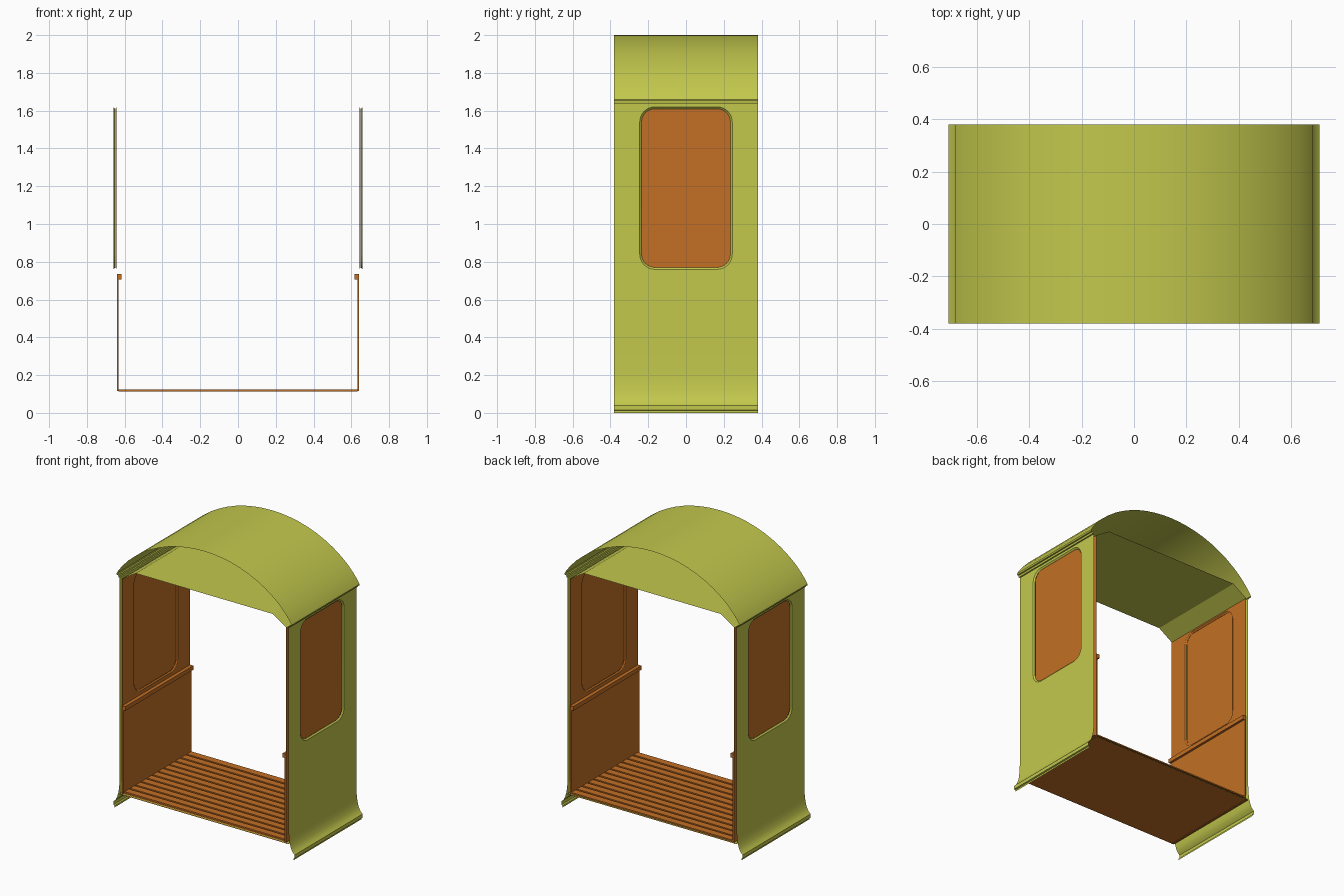
import bpy
import bmesh
import math

if "Cube" in bpy.data.objects:
    bpy.data.objects.remove(bpy.data.objects["Cube"], do_unlink=True)

HALF = 0.38  # half length of the section along y


def material(name, rgb):
    m = bpy.data.materials.new(name)
    m.use_nodes = True
    m.diffuse_color = (*rgb, 1)
    bsdf = m.node_tree.nodes["Principled BSDF"]
    bsdf.inputs["Base Color"].default_value = (*rgb, 1)
    bsdf.inputs["Roughness"].default_value = 0.7
    return m


GREEN = material("olive_green_paint", (0.546, 0.578, 0.073))
ORANGE = material("orange_wood", (0.546, 0.159, 0.018))


def finish(name, bm, mat, mirror=True):
    mesh = bpy.data.meshes.new(name)
    bm.to_mesh(mesh)
    bm.free()
    mesh.materials.append(mat)
    ob = bpy.data.objects.new(name, mesh)
    bpy.context.collection.objects.link(ob)
    bpy.ops.object.select_all(action="DESELECT")
    ob.select_set(True)
    bpy.context.view_layer.objects.active = ob
    bpy.ops.object.shade_smooth_by_angle(angle=math.radians(30))
    if mirror:
        ob.modifiers.new("Mirror", "MIRROR").use_axis[0] = True
    return ob


def sheet(name, profile, mat, mirror=True):
    """Sweep an open (x, z) profile along the whole length."""
    bm = bmesh.new()
    rows = [[bm.verts.new((x, y, z)) for y in (-HALF, HALF)] for x, z in profile]
    for a, b in zip(rows, rows[1:]):
        bm.faces.new((a[0], b[0], b[1], a[1]))
    return finish(name, bm, mat, mirror)


def box(name, x0, x1, z0, z1, mat):
    bm = bmesh.new()
    bmesh.ops.create_cube(bm, size=1)
    for v in bm.verts:
        v.co = (x0 if v.co.x < 0 else x1, v.co.y * 2 * HALF, z0 if v.co.z < 0 else z1)
    return finish(name, bm, mat)


def window_loop(bm, x, inset):
    """Rounded rectangle of the window at a given depth."""
    r, half_w, half_h, mid = 0.08 - inset, 0.245 - inset, 0.43 - inset, 1.19
    verts = []
    for q, (sy, sz) in enumerate(((1, 1), (-1, 1), (-1, -1), (1, -1))):
        for i in range(9):
            a = (q + i / 8) * math.pi / 2
            y = sy * (half_w - r) + r * math.cos(a)
            z = mid + sz * (half_h - r) + r * math.sin(a)
            verts.append(bm.verts.new((x, y, z)))
    return verts


def ring_edges(bm, verts):
    return [bm.edges.new((a, b)) for a, b in zip(verts, verts[1:] + verts[:1])]


def window_wall(name, x, pane_x, z0, z1, mat):
    """Flat wall with a window opening and a bevelled reveal."""
    bm = bmesh.new()
    rect = [bm.verts.new((x, y, z)) for y, z in
            ((-HALF, z0), (HALF, z0), (HALF, z1), (-HALF, z1))]
    outer = window_loop(bm, x, 0)
    inner = window_loop(bm, pane_x, 0.01)
    edges = ring_edges(bm, rect) + ring_edges(bm, outer)
    bmesh.ops.triangle_fill(bm, edges=edges, use_beauty=True)
    n = len(outer)
    for i in range(n):
        j = (i + 1) % n
        bm.faces.new((outer[i], outer[j], inner[j], inner[i]))
    bm.normal_update()
    side = 1 if x > pane_x else -1
    flip = [f for f in bm.faces if f.normal.x * side < 0]
    bmesh.ops.reverse_faces(bm, faces=flip)
    return finish(name, bm, mat)


# Arched roof with a small gutter lip under its edge
sheet("roof", [(0, 2), (0.07, 1.997), (0.14, 1.989), (0.21, 1.976), (0.28, 1.957),
               (0.35, 1.931), (0.42, 1.898), (0.48, 1.863), (0.54, 1.82),
               (0.59, 1.778), (0.635, 1.73), (0.667, 1.69), (0.685, 1.66),
               (0.683, 1.65), (0.672, 1.65), (0.67, 1.637), (0.66, 1.637)], GREEN)

# Flat ceiling with sloping sides
sheet("ceiling", [(0.645, 1.63), (0.535, 1.7), (0, 1.7)], GREEN)

# Side walls: painted outside, wood inside, pane between them
window_wall("outer_wall", 0.66, 0.651, 0.3, 1.637, GREEN)
window_wall("inner_wall", 0.642, 0.649, 0.1, 1.63, ORANGE)
pane = bmesh.new()
pane.faces.new(window_loop(pane, 0.65, 0.01))
finish("window_pane", pane, ORANGE)

# Flared skirt with a rolled bottom lip
sheet("skirt", [(0.66, 0.3), (0.661, 0.22), (0.664, 0.16), (0.67, 0.115),
                (0.68, 0.08), (0.693, 0.055), (0.71, 0.04), (0.71, 0.015),
                (0.7, 0.012), (0.7, 0)], GREEN)

# Inner lower panelling and its rail
box("lower_panel", 0.632, 0.641, 0.115, 0.71, ORANGE)
box("panel_rail", 0.616, 0.641, 0.706, 0.735, ORANGE)

# Floor: underside, painted pan and grooved boards
sheet("floor_underside", [(0.66, 0.104), (0, 0.104)], ORANGE)
sheet("floor_pan", [(0, 0.109), (0.66, 0.109)], GREEN)

boards = bmesh.new()
COUNT, GROOVE = 12, 0.014
pitch = 2 * HALF / COUNT
path = []
for i in range(COUNT):
    y = -HALF + i * pitch
    path += [(y, 0.114), (y + GROOVE, 0.114), (y + GROOVE, 0.124), (y + pitch, 0.124)]
path.append((HALF, 0.114))
rows = [[boards.verts.new((x, y, z)) for x in (-0.632, 0.632)] for y, z in path]
for a, b in zip(rows, rows[1:]):
    boards.faces.new((a[0], a[1], b[1], b[0]))
finish("floor_boards", boards, ORANGE, mirror=False)
